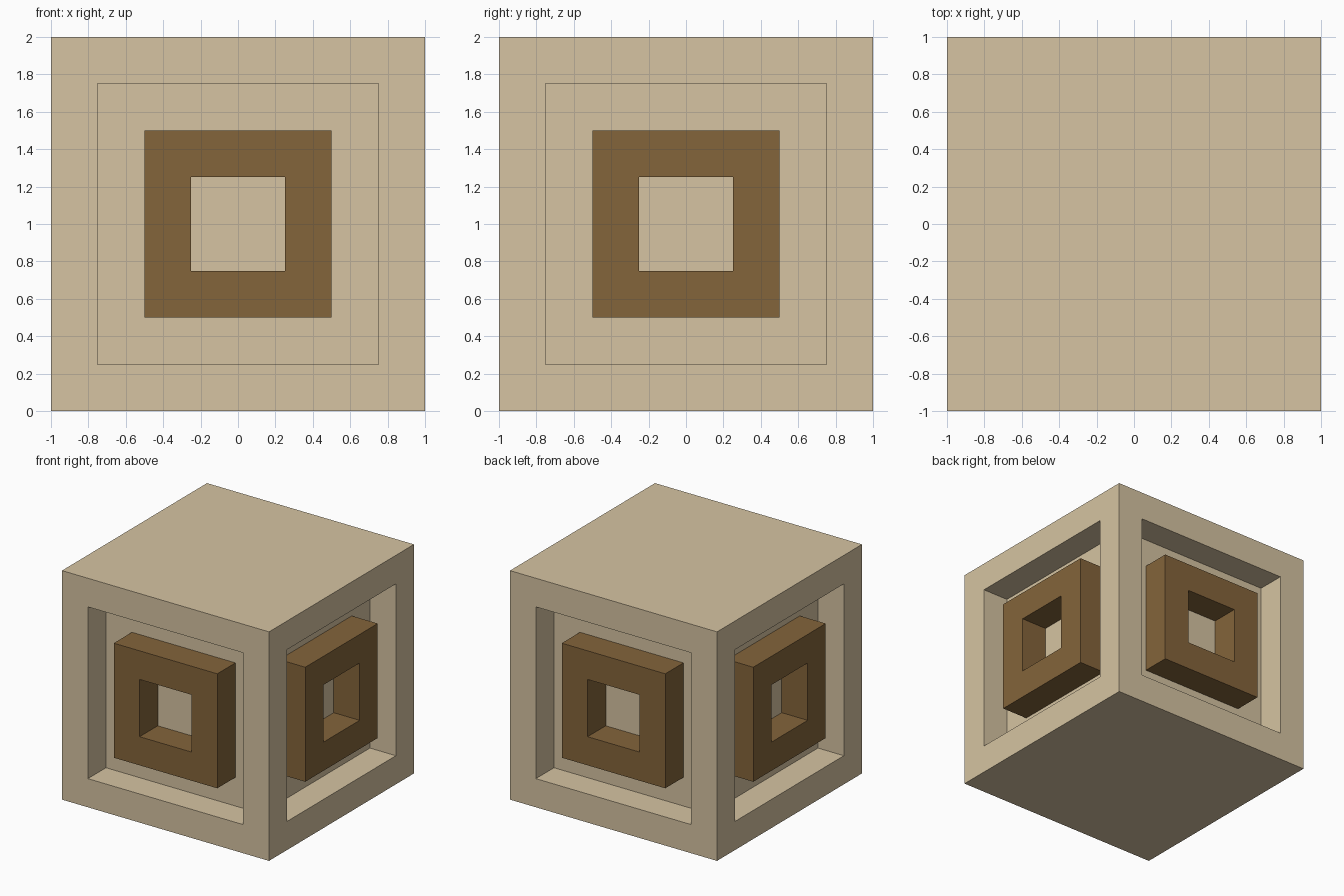
import bpy
import bmesh
from math import pi
from mathutils import Matrix, Vector

default = bpy.data.objects.get("Cube")
if default:
    bpy.data.objects.remove(default, do_unlink=True)

SIZE = 2.0
STEP = 0.25                      # border width, recess depth and ring thickness
CENTRE = Vector((0, 0, SIZE / 2))


def material(name, colour):
    mat = bpy.data.materials.new(name)
    mat.use_nodes = True
    mat.diffuse_color = colour
    mat.node_tree.nodes["Principled BSDF"].inputs["Base Color"].default_value = colour
    return mat


def make_object(name, bm, mat):
    bmesh.ops.recalc_face_normals(bm, faces=bm.faces)
    mesh = bpy.data.meshes.new(name)
    bm.to_mesh(mesh)
    bm.free()
    mesh.materials.append(mat)
    obj = bpy.data.objects.new(name, mesh)
    bpy.context.collection.objects.link(obj)


beige = material("pale beige", (0.67, 0.55, 0.36, 1))
brown = material("dark brown", (0.23, 0.128, 0.043, 1))

# Block with a square recess sunk into each of the four sides
bm = bmesh.new()
bmesh.ops.create_cube(bm, size=SIZE, matrix=Matrix.Translation(CENTRE))
bm.normal_update()
for side in [f for f in bm.faces if abs(f.normal.z) < 0.5]:
    inward = -side.normal * STEP
    bmesh.ops.inset_individual(bm, faces=[side], thickness=STEP, use_even_offset=True)
    bmesh.ops.inset_individual(bm, faces=[side], thickness=0)
    bmesh.ops.translate(bm, verts=side.verts, vec=inward)
make_object("block", bm, beige)


# Square ring standing in each recess, flush with the block's outer face
def square_ring(name, angle):
    bm = bmesh.new()
    front = -SIZE / 2

    def loop(half, y):
        corners = ((-1, -1), (1, -1), (1, 1), (-1, 1))
        return [bm.verts.new((half * x, y, half * z)) for x, z in corners]

    loops = [loop(0.5, front), loop(0.25, front),
             loop(0.25, front + STEP), loop(0.5, front + STEP)]
    for a, b in zip(loops, loops[1:] + loops[:1]):
        for i in range(4):
            j = (i + 1) % 4
            bm.faces.new((a[i], a[j], b[j], b[i]))
    turn = Matrix.Translation(CENTRE) @ Matrix.Rotation(angle, 4, "Z")
    bmesh.ops.transform(bm, matrix=turn, verts=bm.verts)
    make_object(name, bm, brown)


for i, name in enumerate(("front_ring", "left_ring", "back_ring", "right_ring")):
    square_ring(name, i * pi / 2)
